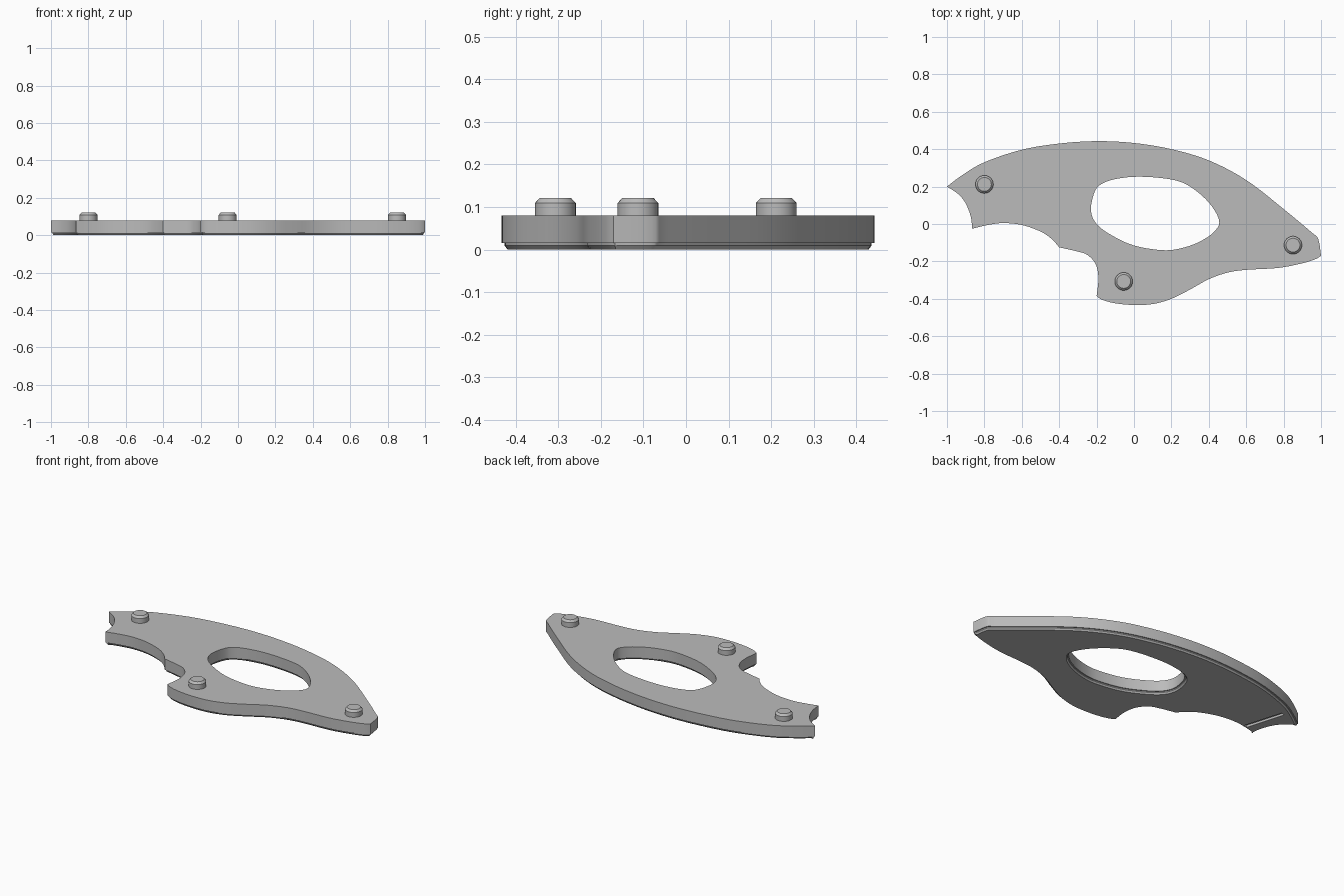
import bpy, bmesh
from math import atan2
from mathutils import Vector

cube = bpy.data.objects.get("Cube")
if cube:
    bpy.data.objects.remove(cube, do_unlink=True)

grey = bpy.data.materials.new("plain grey")
grey.use_nodes = True
colour = (0.5, 0.5, 0.5, 1)
grey.diffuse_color = colour
grey.node_tree.nodes["Principled BSDF"].inputs["Base Color"].default_value = colour


def catmull(a, b, c, d, t):
    return 0.5 * (2 * b + (c - a) * t + (2 * a - 5 * b + 4 * c - d) * t ** 2
                  + (3 * b - a - 3 * c + d) * t ** 3)


def smooth_path(points, closed=False, steps=5):
    """Resample points as a spline; the last point is left to the next path."""
    pts = [Vector(p) for p in points]
    count = len(pts)
    result = []
    for i in range(count if closed else count - 1):
        if closed:
            quad = [pts[(i + k) % count] for k in (-1, 0, 1, 2)]
        else:
            quad = [pts[min(max(i + k, 0), count - 1)] for k in (-1, 0, 1, 2)]
        result += [catmull(*quad, s / steps) for s in range(steps)]
    return result


def inset(loop, amount):
    """Move a clockwise loop to its right-hand side."""
    moved = []
    for i, p in enumerate(loop):
        before = (p - loop[i - 1]).normalized()
        after = (loop[(i + 1) % len(loop)] - p).normalized()
        along = (before + after).normalized()
        moved.append(p + Vector((along.y, -along.x)) * amount)
    return moved


def finish(bm, name):
    bmesh.ops.recalc_face_normals(bm, faces=bm.faces[:])
    mesh = bpy.data.meshes.new(name)
    bm.to_mesh(mesh)
    bm.free()
    obj = bpy.data.objects.new(name, mesh)
    bpy.context.collection.objects.link(obj)
    mesh.materials.append(grey)
    return obj


def shade(obj):
    bpy.ops.object.select_all(action='DESELECT')
    obj.select_set(True)
    bpy.context.view_layer.objects.active = obj
    bpy.ops.object.shade_smooth_by_angle(angle=0.5)


# Outline: curves that meet at sharp corners, clockwise from the left tip
back_arc = [(-1, .2), (-.92, .26), (-.8, .33), (-.6, .397), (-.4, .43), (-.2, .443),
            (0, .433), (.2, .4), (.4, .34), (.6, .235), (.8, .08), (.95, -.045),
            (.985, -.08), (1, -.17)]
front_wave = [(1, -.17), (.97, -.188), (.9, -.21), (.77, -.235), (.6, -.245), (.5, -.26),
              (.4, -.295), (.3, -.35), (.2, -.4), (.1, -.428), (0, -.433), (-.1, -.424),
              (-.17, -.405), (-.2, -.385)]
front_notch = [(-.2, -.385), (-.19, -.29), (-.205, -.215), (-.25, -.165), (-.31, -.145),
               (-.4, -.125)]
side_wave = [(-.4, -.125), (-.44, -.08), (-.5, -.04), (-.6, -.005), (-.7, .005),
             (-.78, -.005), (-.865, -.025)]
tip_notch = [(-.865, -.025), (-.873, .04), (-.9, .11), (-.94, .16), (-1, .2)]
outline = []
for part in (back_arc, front_wave, front_notch, side_wave, tip_notch):
    outline += smooth_path(part)

# Central opening, reversed so that an inset widens it
opening = smooth_path([(-.23, .07), (-.215, .16), (-.18, .21), (-.1, .24), (.03, .253),
                       (.2, .238), (.3, .2), (.4, .115), (.455, .02), (.43, -.04),
                       (.35, -.095), (.25, -.13), (.15, -.14), (0, -.115), (-.12, -.06),
                       (-.2, 0)], closed=True)[::-1]

# Plate with a stepped and chamfered lower rim: (height, inset)
levels = [(.08, 0), (.015, 0), (.015, .007), (.009, .007), (0, .014)]
bm = bmesh.new()
cap_edges = {0: [], len(levels) - 1: []}
for loop in (outline, opening):
    rings = [[bm.verts.new((p.x, p.y, z)) for p in inset(loop, amount)]
             for z, amount in levels]
    n = len(loop)
    for upper, lower in zip(rings, rings[1:]):
        for i in range(n):
            j = (i + 1) % n
            bm.faces.new((upper[i], upper[j], lower[j], lower[i]))
    for level, edges in cap_edges.items():
        ring = rings[level]
        edges += [bm.edges.get((ring[i - 1], ring[i])) for i in range(n)]
for edges in cap_edges.values():
    bmesh.ops.triangle_fill(bm, edges=edges, use_beauty=True)
plate = finish(bm, "plate")

# Narrow slot in the underside near the left tip
start, end = Vector((-.78, .015)), Vector((-.85, .25))
bm = bmesh.new()
bmesh.ops.create_cube(bm, size=1)
cutter = finish(bm, "slot_cutter")
cutter.scale = ((end - start).length, .024, .026)
cutter.location = ((start + end) / 2).to_3d()
cutter.rotation_euler.z = atan2(end.y - start.y, end.x - start.x)
cutter.hide_render = True
cut = plate.modifiers.new("slot", 'BOOLEAN')
cut.operation = 'DIFFERENCE'
cut.solver = 'EXACT'
cut.object = cutter
bpy.context.view_layer.objects.active = plate
bpy.ops.object.modifier_apply(modifier=cut.name)
bpy.data.objects.remove(cutter, do_unlink=True)
shade(plate)

# Three round pegs with chamfered tops
pegs = {"left_peg": (.85, -.113), "front_peg": (-.055, -.307), "right_peg": (-.8, .212)}
for name, (x, y) in pegs.items():
    bm = bmesh.new()
    for bottom, top, r1, r2 in ((.07, .109, .048, .048), (.109, .121, .048, .037)):
        made = bmesh.ops.create_cone(bm, cap_ends=True, segments=32, radius1=r1,
                                     radius2=r2, depth=top - bottom)
        bmesh.ops.translate(bm, verts=made["verts"], vec=(x, y, (top + bottom) / 2))
    # Merge the two stages into one solid
    bmesh.ops.remove_doubles(bm, verts=bm.verts[:], dist=.0005)
    inner = [f for f in bm.faces if len(f.verts) > 4
             and abs(f.calc_center_median().z - .109) < .001]
    bmesh.ops.delete(bm, geom=inner, context='FACES_ONLY')
    shade(finish(bm, name))
